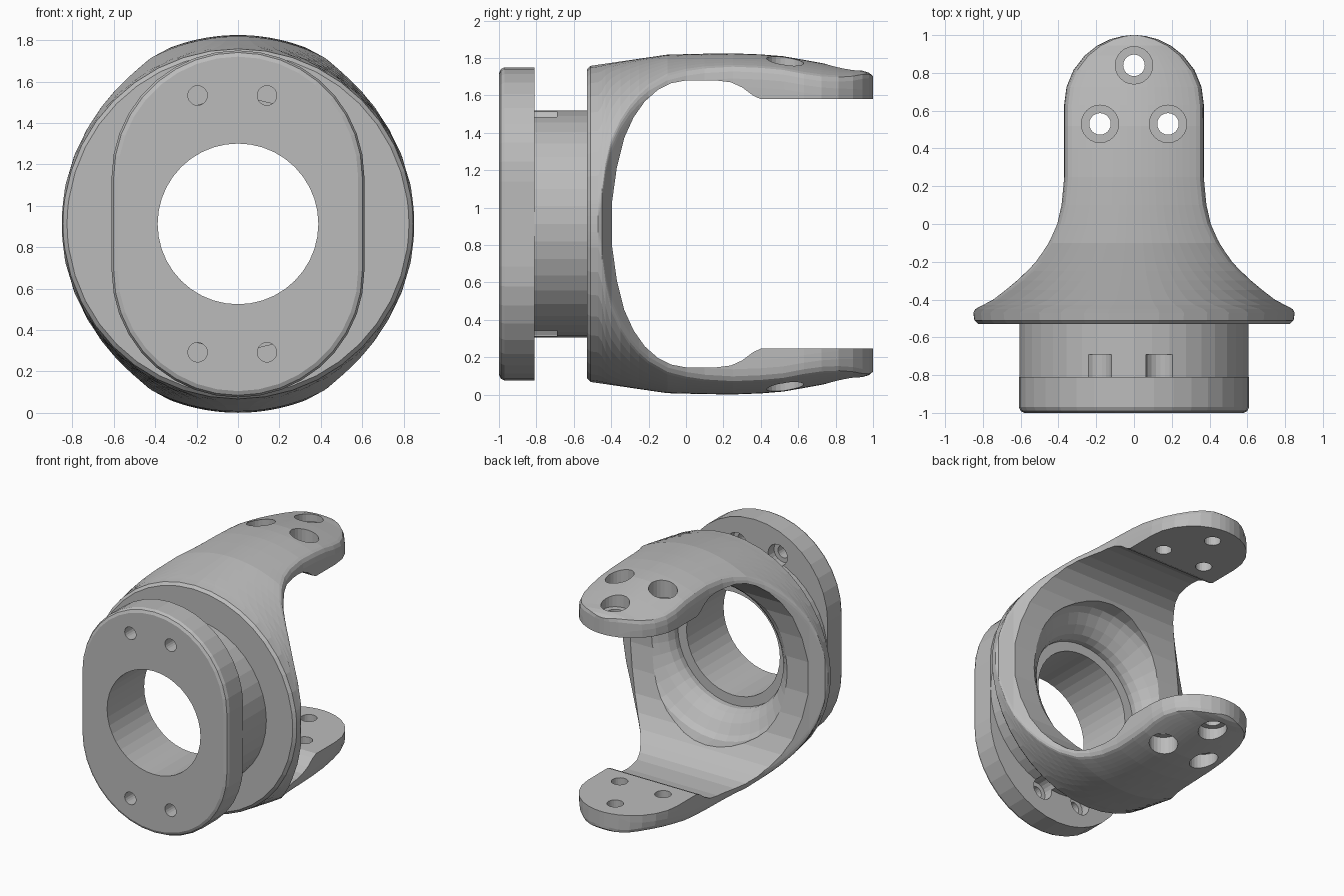
import bpy, bmesh
from math import pi, sin, cos, tan, acos, radians

if "Cube" in bpy.data.objects:
    bpy.data.objects.remove(bpy.data.objects["Cube"])

C = 0.9125  # height of the bore axis


def loft(name, rings):
    """Closed solid skinned through equal-length rings of points."""
    bm = bmesh.new()
    vs = [[bm.verts.new(p) for p in r] for r in rings]
    n = len(rings[0])
    for a, b in zip(vs, vs[1:]):
        for i in range(n):
            j = (i + 1) % n
            bm.faces.new((a[i], a[j], b[j], b[i]))
    bm.faces.new(vs[0])
    bm.faces.new(vs[-1])
    bmesh.ops.recalc_face_normals(bm, faces=bm.faces)
    me = bpy.data.meshes.new(name)
    bm.to_mesh(me)
    bm.free()
    ob = bpy.data.objects.new(name, me)
    bpy.context.collection.objects.link(ob)
    return ob


def lathe_y(name, prof, x=0, z=C, n=40):
    """Solid turned about an axis along y, profile of (radius, y)."""
    return loft(name, [[(x + r * cos(2 * pi * i / n), y, z + r * sin(2 * pi * i / n))
                        for i in range(n)] for r, y in prof])


def drill_z(x, y, r, z0, z1, n=24):
    return loft("drill", [[(x + r * cos(2 * pi * i / n), y + r * sin(2 * pi * i / n), z)
                           for i in range(n)] for z in (z0, z1)])


def boolean(ob, other, op):
    m = ob.modifiers.new("cut", 'BOOLEAN')
    m.operation, m.solver, m.object = op, 'EXACT', other
    bpy.context.view_layer.objects.active = ob
    bpy.ops.object.modifier_apply(modifier=m.name)
    bpy.data.objects.remove(other)


def interp(table, y):
    for (y0, v0), (y1, v1) in zip(table, table[1:]):
        if y <= y1:
            return v0 + (v1 - v0) * (y - y0) / (y1 - y0)
    return table[-1][1]


# Yoke: half-width seen from above, and crown radius, both along y
width = [(-.53, .9), (-.47, .88), (-.45, .84), (-.40, .745), (-.35, .68), (-.3, .62),
         (-.25, .567), (-.2, .52), (-.1, .455), (0, .41), (.1, .385), (.25, .37),
         (.4, .37), (.52, .37), (.63, .37)]
width += [(.63 + .37 * sin(radians(d)), .37 * cos(radians(d))) for d in (15, 30, 45, 58, 70, 80, 87)]
crown = [(-.53, .825), (-.51, .845), (-.1, .905), (.1, .91), (.3, .9125), (.5, .90),
         (.7, .865), (.9, .825), (.97, .815), (1.0, .79)]


def yoke_ring(y):
    """Circle clipped to the half-width, with softened corners."""
    w, R = interp(width, y), interp(crown, y)
    a = acos(min(.995, w / R))
    d = min(.05, a / 2, (pi / 2 - a) / 2)
    k = .08 * min(1, tan(a) / 2)
    q = [0, a - d, a - d / 2, a, a + d / 2]
    q += [a + d + (pi / 2 - a - d) * i / 9 for i in range(10)]
    ts = (q + [pi - t for t in reversed(q[:-1])] + [pi + t for t in q[1:]]
          + [2 * pi - t for t in reversed(q[1:-1])])
    ring = []
    for t in ts:
        s = w / max(abs(cos(t)), 1e-6)
        h = max(k - abs(s - R), 0) / k
        r = min(s, R) - h * h * k / 4
        ring.append((r * cos(t), y, C + r * sin(t)))
    return ring


ys = sorted([p[0] for p in width] + [-.51, -.43])
body = loft("yoke_bracket", [yoke_ring(y) for y in ys])

# Opening between the two arms, with the thicker mounting pads at the tips
half = [(1.2, .667), (.40, .667), (.36, .685), (.30, .73), (.24, .757), (.16, .767),
        (0, .767), (-.08, .752), (-.15, .717), (-.22, .655), (-.28, .57), (-.33, .46),
        (-.37, .30), (-.395, .12)]
prof = half + [(y, -h) for y, h in reversed(half)]
boolean(body, loft("opening", [[(x, y, C + h) for y, h in prof] for x in (-1.2, 1.2)]), 'DIFFERENCE')

# Neck
boolean(body, lathe_y("neck", [(.607, -.85), (.607, -.50)]), 'UNION')


# Front flange with rounded front edge
def flange_ring(y, inset):
    r = .61 - inset
    return [(r * cos(s + pi * i / 18), y, C + o + r * sin(s + pi * i / 18))
            for s, o in ((0, .2275), (pi, -.2275)) for i in range(19)]


flange = loft("flange", [flange_ring(y, d) for y, d in
                         ((-1, .03), (-.99, .01), (-.97, 0), (-.81, 0))])
boolean(body, flange, 'UNION')

# Dished seat and central bore
boolean(body, lathe_y("seat", [(.46, -.56), (.46, -.52), (.48, -.47), (.53, -.42),
                               (.60, -.37), (.63, -.33), (.64, -.2)]), 'DIFFERENCE')
boolean(body, lathe_y("bore", [(.388, -1.1), (.388, -.3)]), 'DIFFERENCE')

# Counterbored screw holes in the arms
for x, y in ((0, .84), (-.18, .53), (.18, .53)):
    boolean(body, drill_z(x, y, .057, -.2, 2.1), 'DIFFERENCE')
    for s in (-1, 1):
        boolean(body, drill_z(x, y, .099, C + s * .765, C + s * 1.1), 'DIFFERENCE')

# Screw holes in the flange, counterbored from behind
for x in (-.195, .14):
    for s in (-1, 1):
        z = C + s * .62
        boolean(body, lathe_y("drill", [(.047, -1.1), (.047, -.70)], x, z, 20), 'DIFFERENCE')
        boolean(body, lathe_y("drill", [(.08, -.88), (.08, -.69)], x, z, 20), 'DIFFERENCE')

# Single grey metal colour
mat = bpy.data.materials.new("grey metal")
mat.diffuse_color = (.5, .5, .5, 1)
mat.use_nodes = True
mat.node_tree.nodes["Principled BSDF"].inputs["Base Color"].default_value = mat.diffuse_color
body.data.materials.clear()
body.data.materials.append(mat)
for p in body.data.polygons:
    p.material_index = 0
